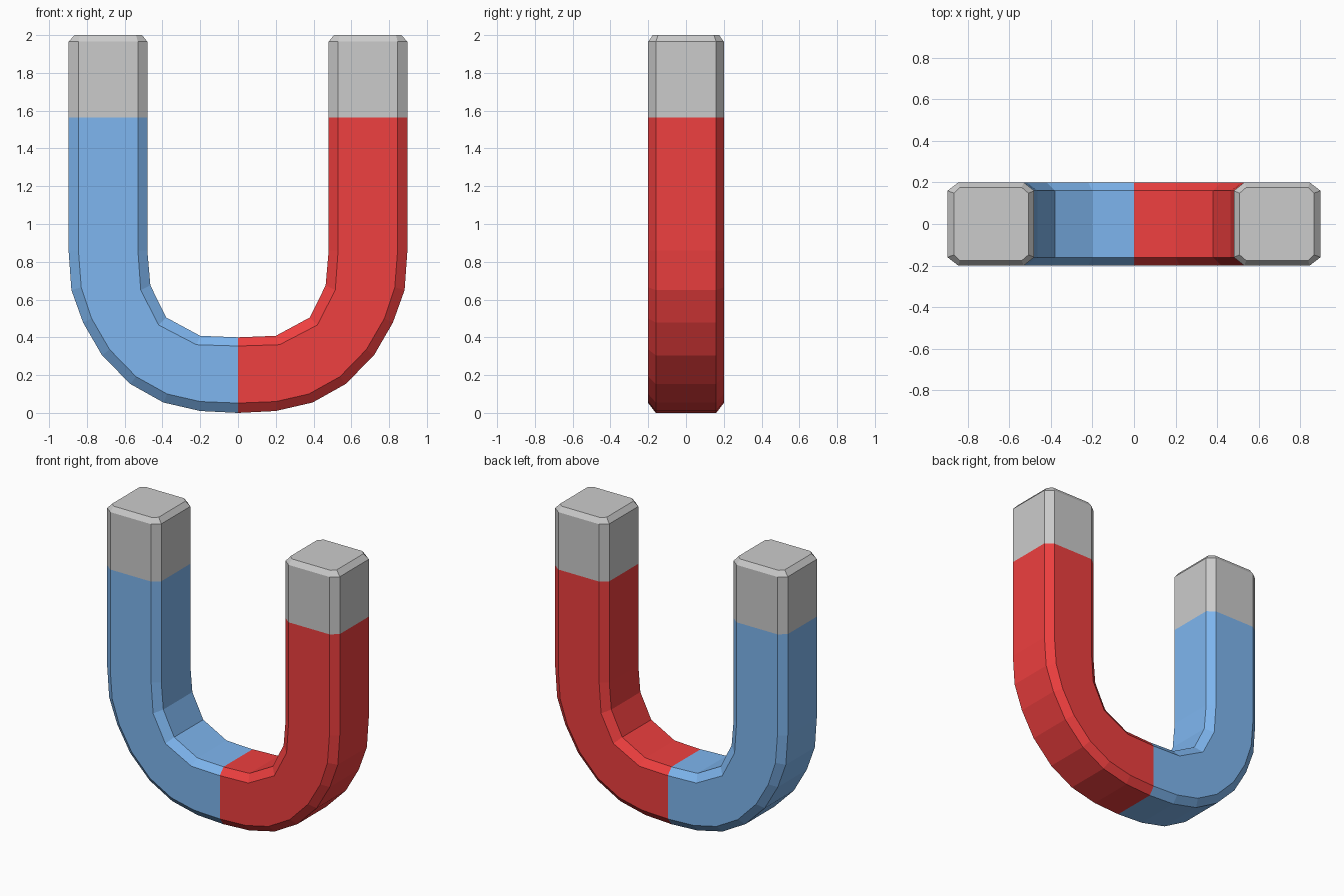
import bpy, bmesh

if "Cube" in bpy.data.objects:
    bpy.data.objects.remove(bpy.data.objects["Cube"])

# Half outline from the bottom centre up to the straight leg (x, z)
OUTER = [(0, 0), (.2, .01), (.395, .055), (.57, .153), (.72, .305), (.82, .478), (.882, .65), (.897, .86)]
OUTER_BEVEL = [(0, .052), (.2, .06), (.375, .1), (.54, .192), (.68, .336), (.775, .5), (.83, .665), (.845, .86)]
INNER = [(0, .4), (.2, .408), (.38, .505), (.464, .675), (.48, .86)]
INNER_BEVEL = [(0, .354), (.22, .361), (.42, .465), (.515, .65), (.53, .86)]
PAIR = [0, 1, 1, 2, 2, 3, 3, 4]      # inner bend has fewer segments
SEAM, RIM, TOP = 1.565, 1.965, 2.0


def section(o, ob, i, ib, y=.2, yb=.16):
    """Eight-sided cross-section with bevelled corners."""
    return [(*o, -yb), (*ob, -y), (*ib, -y), (*i, -yb),
            (*i, yb), (*ib, y), (*ob, y), (*o, yb)]


def leg_section(z):
    return section((.897, z), (.845, z), (.48, z), (.53, z))


def loft(name, sections, side, colour=None, cap=False):
    bm = bmesh.new()
    rings = [[bm.verts.new((side * x, y, z)) for x, z, y in s] for s in sections]
    for a, b in zip(rings, rings[1:]):
        for k in range(8):
            n = (k + 1) % 8
            bm.faces.new((a[k], a[n], b[n], b[k]))
    if cap:
        bm.faces.new(rings[-1])
    bmesh.ops.remove_doubles(bm, verts=bm.verts, dist=.0005)
    bmesh.ops.recalc_face_normals(bm, faces=bm.faces)
    # make sure the surface faces outward
    f = max(bm.faces, key=lambda f: f.calc_center_median().y)
    if f.normal.y < 0:
        bmesh.ops.reverse_faces(bm, faces=bm.faces)
    mesh = bpy.data.meshes.new(name)
    bm.to_mesh(mesh)
    bm.free()
    ob = bpy.data.objects.new(name, mesh)
    bpy.context.collection.objects.link(ob)
    if colour:
        mat = bpy.data.materials.new(name + "_paint")
        mat.diffuse_color = colour
        mat.use_nodes = True
        mat.node_tree.nodes["Principled BSDF"].inputs["Base Color"].default_value = mat.diffuse_color
        mesh.materials.append(mat)


# Bend and leg sections, then the bevelled tip sections
arm = [section(OUTER[k], OUTER_BEVEL[k], INNER[j], INNER_BEVEL[j]) for k, j in enumerate(PAIR)]
arm.append(leg_section(SEAM))
tip = [leg_section(SEAM), leg_section(RIM),
       section((.865, TOP), (.837, TOP), (.508, TOP), (.54, TOP), .176, .148)]

for label, side, colour in (("red", 1, (.86, .05, .05, 1)), ("blue", -1, (.21, .47, .87, 1))):
    loft(label + "_arm", arm, side, colour)
    loft(label + "_side_tip", tip, side, cap=True)
